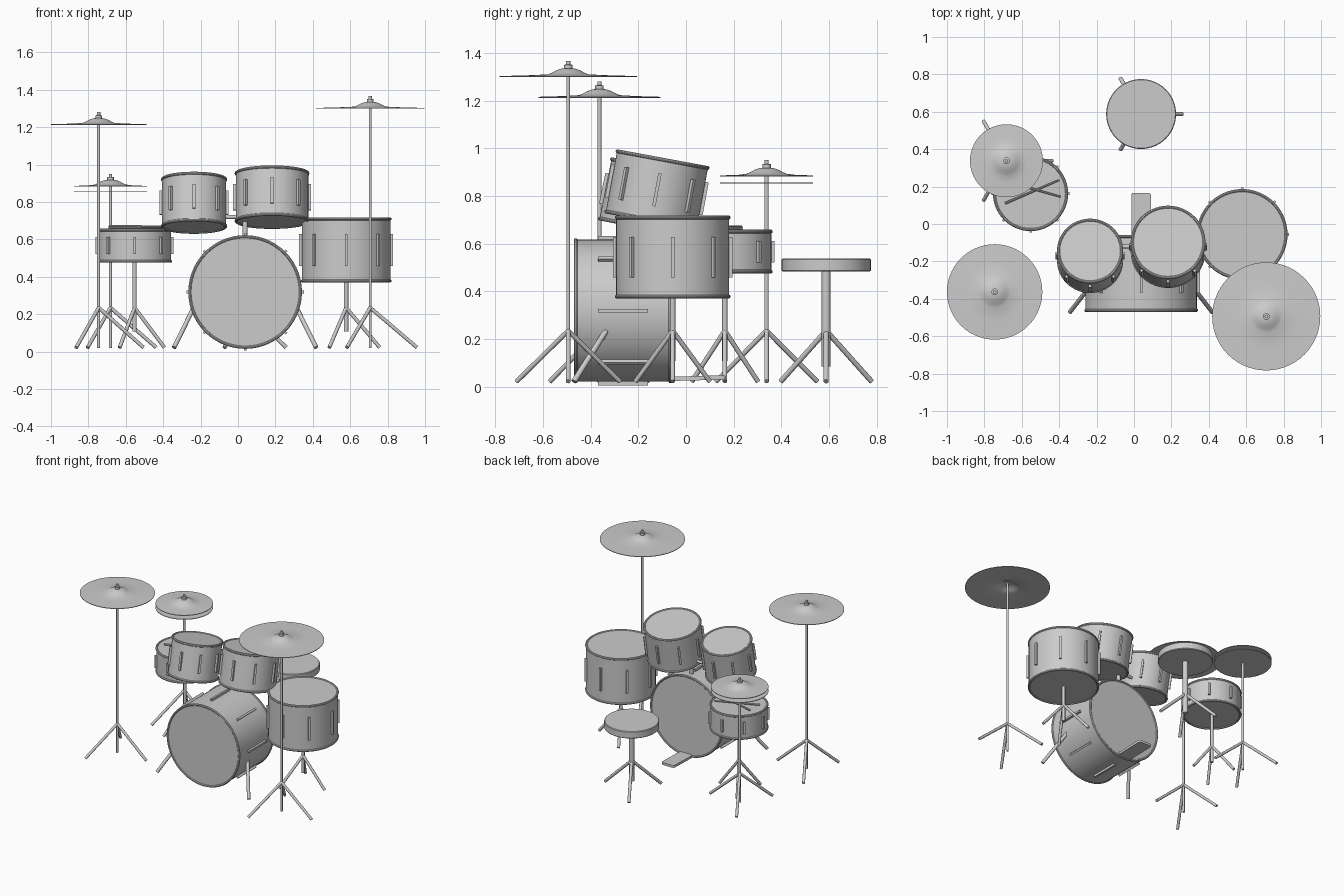
import bpy, bmesh
from math import sin, cos, pi, radians
from mathutils import Vector, Matrix

if "Cube" in bpy.data.objects:
    bpy.data.objects.remove(bpy.data.objects["Cube"])

SEG = 56


def make(name, bm, matrix=Matrix()):
    bmesh.ops.recalc_face_normals(bm, faces=bm.faces)
    me = bpy.data.meshes.new(name)
    bm.to_mesh(me)
    bm.free()
    ob = bpy.data.objects.new(name, me)
    ob.matrix_world = matrix
    bpy.context.collection.objects.link(ob)
    return ob


def lathe(name, profile, matrix=Matrix(), seg=SEG):
    """Revolve (radius, height) points about local z."""
    bm = bmesh.new()
    vs = [bm.verts.new((r, 0, z)) for r, z in profile]
    es = [bm.edges.new(p) for p in zip(vs, vs[1:])]
    bmesh.ops.spin(bm, geom=vs + es, axis=(0, 0, 1), cent=(0, 0, 0),
                   angle=2 * pi, steps=seg, use_duplicate=False)
    bmesh.ops.remove_doubles(bm, verts=bm.verts, dist=1e-5)
    return make(name, bm, matrix)


def rod(name, a, b, r, r2=None, seg=14):
    a, b = Vector(a), Vector(b)
    d = b - a
    bm = bmesh.new()
    bmesh.ops.create_cone(bm, cap_ends=True, segments=seg, radius1=r,
                          radius2=r if r2 is None else r2, depth=d.length)
    rot = d.to_track_quat('Z', 'Y').to_matrix().to_4x4()
    return make(name, bm, Matrix.Translation((a + b) / 2) @ rot)


def drum(name, centre, tilt, R, L, lug_len, lug_out=0.008):
    m = Matrix.Translation(centre) @ Matrix.Rotation(radians(tilt), 4, 'X')
    h = L / 2
    lathe(name + "_shell", [(R - 0.006, -h), (R - 0.006, h)], m)
    for s, side in ((1, "batter"), (-1, "bottom")):
        # drum head and its round hoop
        lathe(f"{name}_{side}_head", [(0, s * h), (R - 0.008, s * h),
              (R - 0.008, s * (h - 0.005)), (0, s * (h - 0.005))], m)
        ring = [(R - 0.008 + 0.008 * cos(k * pi / 5), s * (h - 0.002) + 0.008 * sin(k * pi / 5))
                for k in range(11)]
        lathe(f"{name}_{side}_hoop", ring, m)
    # tension lugs around the shell
    bm = bmesh.new()
    for k in range(8):
        t = Matrix.Rotation(k * pi / 4, 4, 'Z') @ Matrix.Translation((R - 0.008 + lug_out / 2, 0, 0))
        bmesh.ops.create_cube(bm, size=1, matrix=t @ Matrix.Diagonal((0.016 + lug_out, 0.014, lug_len, 1)))
    make(name + "_lugs", bm, m)


def stand(name, x, y, top, bottom, spread, r, leg_r=0.01):
    rod(name + "_pole", (x, y, bottom), (x, y, top), r)
    for k in range(3):
        a = k * 2 * pi / 3
        rod(f"{name}_leg_{k + 1}", (x, y, 0.235),
            (x + spread * cos(a), y + spread * sin(a), 0.022), leg_r)


def cymbal(name, x, y, z, R):
    m = Matrix.Translation((x, y, z))
    top = [(R, 0.001), (R * 0.6, 0.004), (0.085, 0.008), (0.068, 0.015),
           (0.05, 0.025), (0.03, 0.032), (0, 0.035)]
    under = [(r, h - 0.004) for r, h in reversed(top)]
    lathe(name, under + top, m)
    # wing nut and threaded tip
    lathe(name + "_nut", [(0, 0.03), (0.018, 0.03), (0.018, 0.048), (0.009, 0.05),
                          (0.009, 0.065), (0, 0.065)], m, 16)


# Drums
drum("bass_drum", (0.038, -0.264, 0.319), 90, 0.304, 0.40, 0.21, 0.010)
drum("left_tom", (-0.235, -0.17, 0.796), -11.5, 0.177, 0.258, 0.13)
drum("right_tom", (0.182, -0.122, 0.826), -10.5, 0.200, 0.262, 0.14)
drum("floor_tom", (0.578, -0.056, 0.544), 0, 0.243, 0.336, 0.17)
drum("snare_drum", (-0.553, 0.163, 0.567), 0, 0.201, 0.172, 0.09)

# Bass drum spurs
for s, side in ((-1, "left"), (1, "right")):
    rod(f"bass_spur_{side}", (0.038 + s * 0.275, -0.335, 0.235),
        (0.038 + s * 0.38, -0.47, 0.022), 0.012)

# Tom mount
rod("tom_mount_post", (0.038, -0.12, 0.60), (0.038, -0.12, 0.725), 0.014)
rod("tom_mount_bar", (-0.20, -0.12, 0.72), (0.16, -0.12, 0.72), 0.010)

# Stands
stand("snare_stand", -0.553, 0.163, 0.485, 0.107, 0.16, 0.011)
stand("floor_tom_stand", 0.578, -0.056, 0.38, 0.107, 0.18, 0.012)
stand("hi_hat_stand", -0.682, 0.338, 0.93, 0.02, 0.245, 0.009)
stand("left_crash_stand", -0.745, -0.363, 1.25, 0.02, 0.24, 0.008)
stand("right_crash_stand", 0.707, -0.494, 1.335, 0.02, 0.25, 0.008)

# Cymbals
cymbal("left_crash", -0.745, -0.363, 1.215, 0.255)
cymbal("right_crash", 0.707, -0.494, 1.302, 0.289)
cymbal("hi_hat_top", -0.682, 0.338, 0.885, 0.195)
lathe("hi_hat_bottom", [(0, 0.853), (0.195, 0.853), (0.195, 0.857), (0, 0.857)],
      Matrix.Translation((-0.682, 0.338, 0)))

# Stool
stand("stool", 0.038, 0.588, 0.49, 0.085, 0.22, 0.019, 0.011)
lathe("stool_seat", [(0, 0.484), (0.183, 0.484), (0.187, 0.488), (0.187, 0.533),
                     (0.183, 0.537), (0, 0.537)], Matrix.Translation((0.038, 0.588, 0)))

# Kick pedal
bm = bmesh.new()
bmesh.ops.create_cube(bm, size=1, matrix=Matrix.Diagonal((0.105, 0.225, 0.018, 1)))
corners = [e for e in bm.edges if abs(e.verts[0].co.z - e.verts[1].co.z) > 0.01]
bmesh.ops.bevel(bm, geom=corners, offset=0.015, segments=4, affect='EDGES', profile=0.5)
make("kick_pedal", bm, Matrix.Translation((0.038, 0.054, 0.036)) @ Matrix.Rotation(radians(1.5), 4, 'X'))

# Drumsticks on the snare
for k, (a, b) in enumerate((((-0.69, 0.11), (-0.40, 0.235)), ((-0.69, 0.23), (-0.39, 0.145)))):
    z = 0.664 + 0.006 * k
    rod(f"drumstick_{k + 1}", (*a, z), (*b, z), 0.007, 0.005, 10)

# Smooth shading with sharp edges kept
for ob in bpy.context.collection.objects:
    ob.select_set(True)
    bpy.context.view_layer.objects.active = ob
bpy.ops.object.shade_smooth_by_angle(angle=radians(35))
